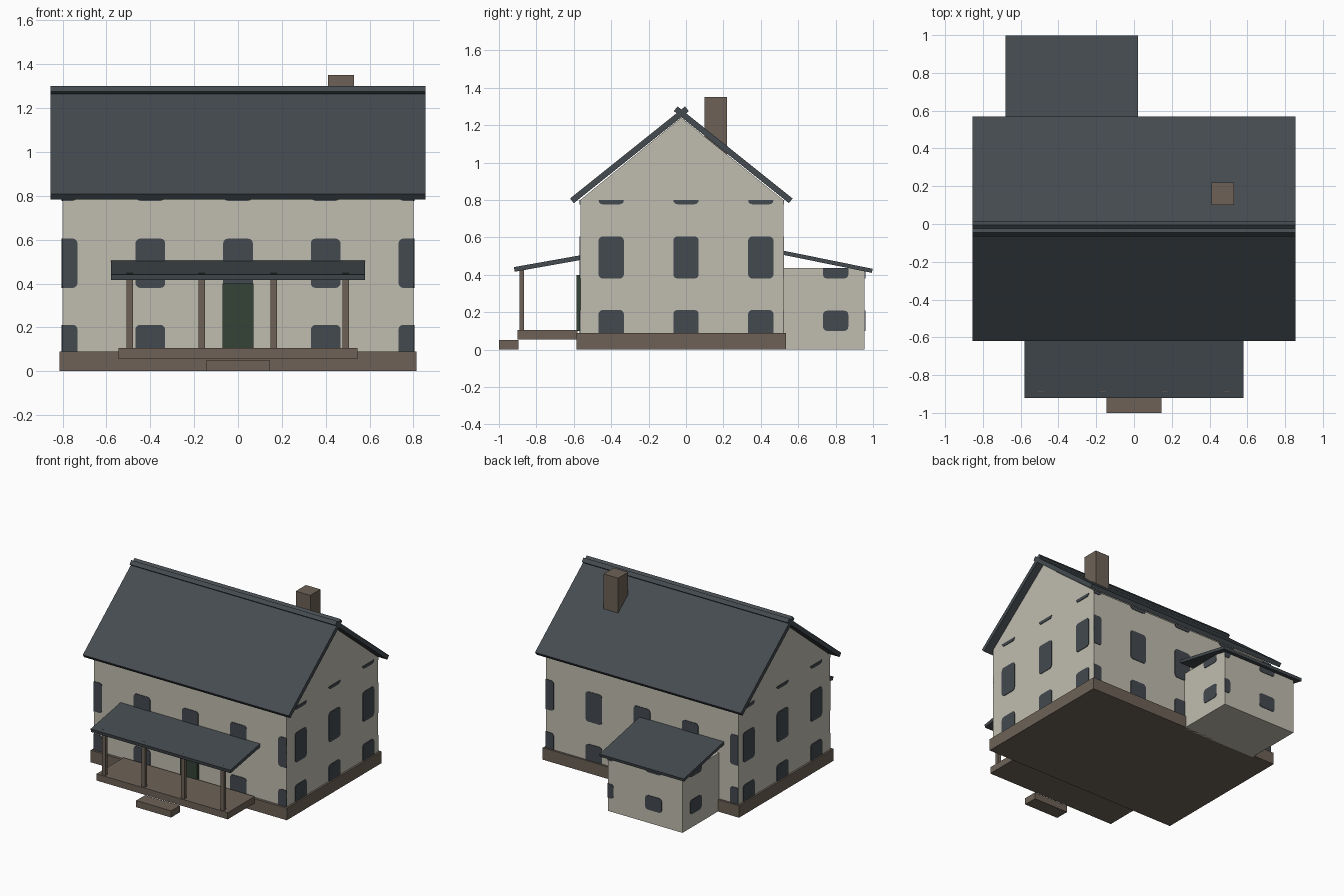
import bpy
import bmesh
import math
from mathutils import Vector

cube = bpy.data.objects.get("Cube")
if cube:
    bpy.data.objects.remove(cube, do_unlink=True)


def make_material(name, colour):
    mat = bpy.data.materials.new(name)
    mat.use_nodes = True
    mat.diffuse_color = (*colour, 1)
    bsdf = next(n for n in mat.node_tree.nodes if n.type == 'BSDF_PRINCIPLED')
    bsdf.inputs["Base Color"].default_value = (*colour, 1)
    return mat


plaster = make_material("pale plaster", (0.53, 0.51, 0.43))
slate = make_material("dark slate", (0.058, 0.070, 0.079))
glass = make_material("window grey", (0.056, 0.068, 0.079))
brown = make_material("weathered brown", (0.153, 0.121, 0.095))
green = make_material("dark green", (0.036, 0.056, 0.037))


def prism(name, profile, start, end, mat, axis="x"):
    """Extrude a profile, given as (y, z) along x or as (x, z) along y."""
    def place(p, d):
        return (d, p[0], p[1]) if axis == "x" else (p[0], d, p[1])
    bm = bmesh.new()
    rings = [[bm.verts.new(place(p, d)) for p in profile] for d in (start, end)]
    for ring in rings:
        bm.faces.new(ring)
    count = len(profile)
    for i in range(count):
        j = (i + 1) % count
        bm.faces.new((rings[0][i], rings[0][j], rings[1][j], rings[1][i]))
    bmesh.ops.recalc_face_normals(bm, faces=bm.faces)
    mesh = bpy.data.meshes.new(name)
    bm.to_mesh(mesh)
    bm.free()
    mesh.materials.append(mat)
    obj = bpy.data.objects.new(name, mesh)
    bpy.context.collection.objects.link(obj)
    return obj


def box(name, x, y, z, mat):
    profile = [(y[0], z[0]), (y[1], z[0]), (y[1], z[1]), (y[0], z[1])]
    return prism(name, profile, x[0], x[1], mat)


def slab(name, low, high, thickness, x):
    """Roof slab whose top edge runs between two (y, z) points."""
    a, b = Vector(low), Vector(high)
    along = (b - a).normalized()
    normal = Vector((-along.y, along.x))
    if normal.y > 0:
        normal = -normal
    down = normal * thickness
    return prism(name, [a, b, b + down, a + down], x[0], x[1], slate)


# Main house
RIDGE = -0.025
box("foundation", (-0.815, 0.815), (-0.585, 0.535), (0, 0.09), brown)
prism("main_walls", [(-0.565, 0.09), (0.52, 0.09), (0.52, 0.8),
                     (RIDGE, 1.24), (-0.565, 0.8)], -0.8, 0.8, plaster)

# Main roof, with the two slabs crossing at the ridge
eave, crest = (-0.62, 0.808), (-0.005, 1.3)
slab("front_roof", eave, crest, 0.032, (-0.855, 0.855))
slab("back_roof", (2 * RIDGE - eave[0], eave[1]),
     (2 * RIDGE - crest[0], crest[1]), 0.032, (-0.855, 0.855))
box("chimney", (0.41, 0.53), (0.1, 0.22), (1.0, 1.35), brown)

# Rear annex with lean-to roof
box("annex_walls", (-0.64, -0.02), (0.515, 0.955), (0, 0.435), plaster)
slab("annex_roof", (0.998, 0.432), (0.515, 0.53), 0.022, (-0.68, 0.02))

# Porch
box("porch_deck", (-0.545, 0.545), (-0.9, -0.58), (0.055, 0.105), brown)
box("porch_step", (-0.145, 0.145), (-1, -0.895), (0, 0.05), brown)
slab("porch_roof", (-0.92, 0.441), (-0.56, 0.505), 0.025, (-0.58, 0.58))
for i in range(4):
    x = -0.493 + i * 0.328
    box(f"porch_post_{i + 1}", (x - 0.015, x + 0.015), (-0.89, -0.865),
        (0.105, 0.447), brown)
box("front_door", (-0.07, 0.07), (-0.585, -0.56), (0.1, 0.4), green)


# Windows: rounded plates on a regular grid, trimmed at the wall edges
def rounded_rect(u, v, radius=0.022, steps=3):
    points = []
    for q, (cu, cv) in enumerate(((u[1] - radius, v[1] - radius),
                                  (u[0] + radius, v[1] - radius),
                                  (u[0] + radius, v[0] + radius),
                                  (u[1] - radius, v[0] + radius))):
        for s in range(steps + 1):
            t = (q + s / steps) * math.pi / 2
            points.append((cu + radius * math.cos(t), cv + radius * math.sin(t)))
    return points


def trim(points, u, v):
    result = []
    for p in points:
        c = (min(max(p[0], u[0]), u[1]), min(max(p[1], v[0]), v[1]))
        if all(math.dist(c, r) > 1e-4 for r in result):
            result.append(c)
    return result


def windows(name, axis, wall, outward, span, height, rows):
    half = 0.068
    number = 0
    for row in rows:
        for i in range(-2, 3):
            centre = i * 0.4
            if centre + half < span[0] + 0.01 or centre - half > span[1] - 0.01:
                continue
            shape = trim(rounded_rect((centre - half, centre + half), row),
                         span, height)
            number += 1
            prism(f"{name}_window_{number}", shape, wall - outward * 0.002,
                  wall + outward * 0.004, glass, axis)


house_rows = [(0.0, 0.212), (0.38, 0.605), (0.777, 1.0)]
annex_rows = [(0.1, 0.208), (0.38, 0.605)]
for side, sign in (("left", 1), ("right", -1)):
    windows(f"{side}_gable", "x", 0.8 * sign, sign, (-0.565, 0.52),
            (0.09, 0.8), house_rows)
windows("front", "y", -0.565, -1, (-0.8, 0.8), (0.09, 0.8), house_rows)
windows("back", "y", 0.52, 1, (-0.8, 0.8), (0.09, 0.8), house_rows)
windows("annex_left", "x", -0.02, 1, (0.52, 0.955), (0, 0.435), annex_rows)
windows("annex_right", "x", -0.64, -1, (0.52, 0.955), (0, 0.435), annex_rows)
windows("annex_back", "y", 0.955, 1, (-0.64, -0.02), (0, 0.435), annex_rows)
